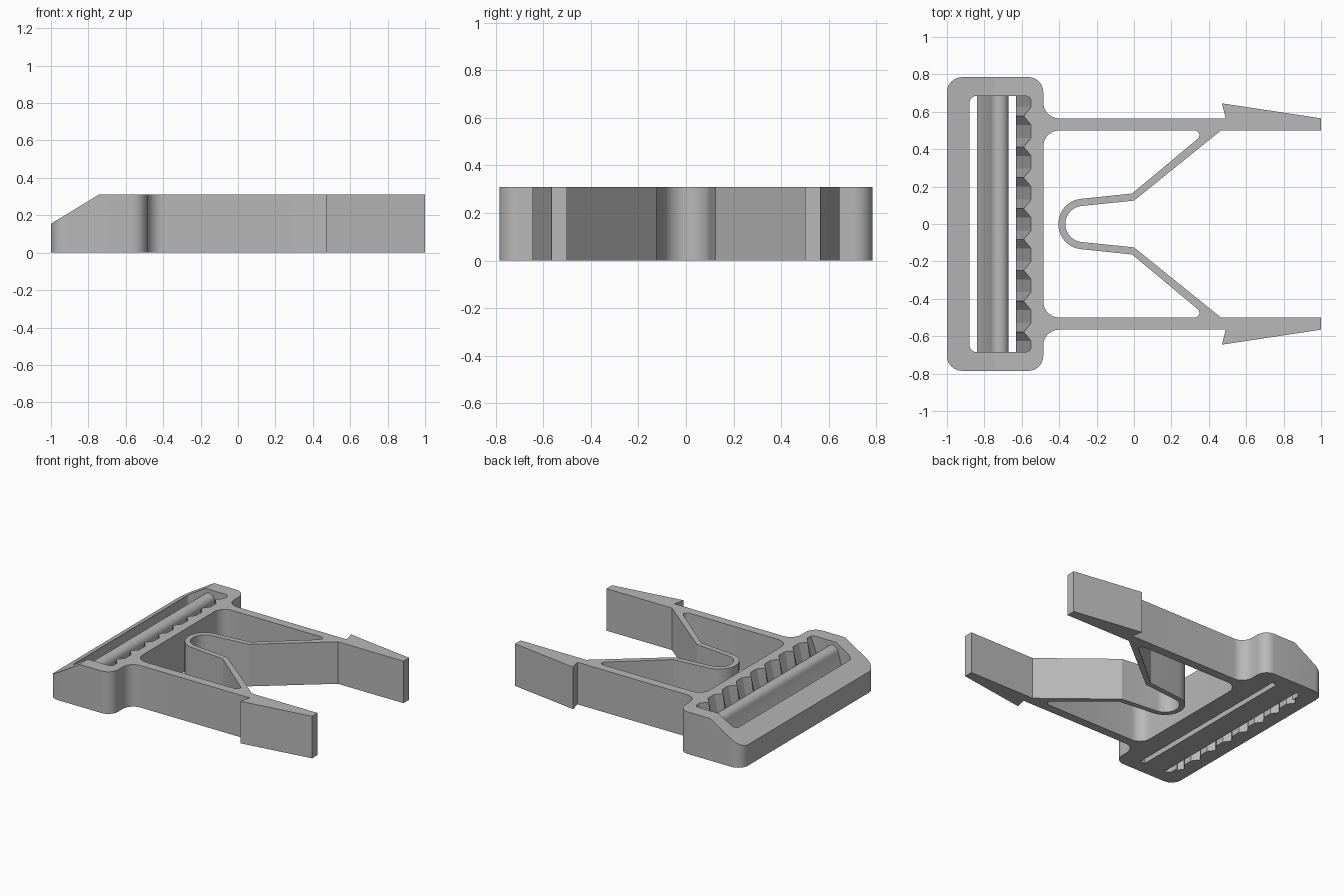
import bpy, bmesh
from math import sin, cos, radians

if "Cube" in bpy.data.objects:
    bpy.data.objects.remove(bpy.data.objects["Cube"])

H = 0.31  # overall thickness

grey = bpy.data.materials.new("plain grey plastic")
grey.use_nodes = True
colour = (0.48, 0.48, 0.48, 1)
grey.diffuse_color = colour
grey.node_tree.nodes["Principled BSDF"].inputs["Base Color"].default_value = colour


def arc(cx, cy, r, start, end, n=10):
    angles = [radians(start + (end - start) * i / n) for i in range(n + 1)]
    return [(cx + r * cos(a), cy + r * sin(a)) for a in angles]


def rounded_box(x0, x1, y, r):
    return (arc(x1 - r, y - r, r, 0, 90) + arc(x0 + r, y - r, r, 90, 180)
            + arc(x0 + r, r - y, r, 180, 270) + arc(x1 - r, r - y, r, 270, 360))


def mirrored(points):
    return [(x, -y) for x, y in reversed(points)]


def loft(name, ring_a, ring_b):
    """Closed solid between two rings of 3D points."""
    bm = bmesh.new()
    a = [bm.verts.new(p) for p in ring_a]
    b = [bm.verts.new(p) for p in ring_b]
    bm.faces.new(a)
    bm.faces.new(b)
    for i in range(len(a)):
        j = (i + 1) % len(a)
        bm.faces.new((a[i], a[j], b[j], b[i]))
    bmesh.ops.recalc_face_normals(bm, faces=bm.faces)
    mesh = bpy.data.meshes.new(name)
    bm.to_mesh(mesh)
    bm.free()
    mesh.materials.append(grey)
    obj = bpy.data.objects.new(name, mesh)
    bpy.context.collection.objects.link(obj)
    return obj


def prism_z(name, pts, z0=0, z1=H):
    return loft(name, [(x, y, z0) for x, y in pts], [(x, y, z1) for x, y in pts])


def prism_y(name, pts, half):
    return loft(name, [(x, -half, z) for x, z in pts], [(x, half, z) for x, z in pts])


def combine(obj, other, operation):
    mod = obj.modifiers.new(operation, 'BOOLEAN')
    mod.operation, mod.solver, mod.object = operation, 'EXACT', other
    bpy.context.view_layer.objects.active = obj
    bpy.ops.object.modifier_apply(modifier=mod.name)
    bpy.data.objects.remove(other)


def zigzag(valley, tip, half=0.685, count=8, pitch=0.165):
    """Row of pointed teeth along y."""
    pts = [(valley, -half)]
    for i in range(count):
        y = (i - (count - 1) / 2) * pitch
        pts += [(valley, y - 0.048), (tip, y), (valley, y + 0.048)]
    return pts + [(valley, half)]


def smooth(obj):
    bpy.ops.object.select_all(action='DESELECT')
    obj.select_set(True)
    bpy.context.view_layer.objects.active = obj
    bpy.ops.object.shade_smooth_by_angle(angle=radians(30))


# Strap frame with its opening and sloped outer edge
body = prism_z("buckle_body", rounded_box(-1, -0.485, 0.785, 0.08))
combine(body, prism_z("opening", rounded_box(-0.88, -0.545, 0.685, 0.04), -0.1, 0.5), 'DIFFERENCE')
slope = [(-1.1, 0.094), (-0.745, H), (-0.745, 0.5), (-1.1, 0.5)]
combine(body, prism_y("slope_cut", slope, 1), 'DIFFERENCE')

# Notches under the outer rail
notches = zigzag(-0.885, -0.92, 0.6) + [(-0.86, 0.6), (-0.86, -0.6)]
combine(body, prism_z("notch_cut", notches, -0.05, 0.14), 'DIFFERENCE')

# Barbed arms and folded spring as one outline
outside = ([(-0.52, 0.65)] + arc(-0.4, 0.65, 0.085, 180, 270)
           + [(0.49, 0.565), (0.47, 0.645), (1, 0.565), (1, 0.5), (0.465, 0.5), (0, 0.125)]
           + arc(-0.27, 0, 0.097, 96, 180))
inside = (arc(-0.27, 0, 0.135, 180, 96) + [(-0.01, 0.163)]
          + arc(0.325, 0.475, 0.025, -45, 90, 6)
          + arc(-0.4, 0.415, 0.085, 90, 180) + [(-0.52, 0.415)])
outline = outside + mirrored(outside)[1:] + mirrored(inside) + inside[1:]
combine(body, prism_z("arms", outline), 'UNION')
smooth(body)

# Leaning strap bar with a rounded top
bar_profile = ([(-0.84, 0), (-0.84, 0.04), (-0.80, 0.1)]
               + arc(-0.717, 0.235, 0.047, 170, 0) + [(-0.67, 0)])
smooth(prism_y("strap_bar", bar_profile, 0.69))

# Gripping teeth that flare out towards the bottom
back = [(-0.53, 0.685), (-0.53, -0.685)]
lower = zigzag(-0.63, -0.632) + back
upper = zigzag(-0.55, -0.59) + back
loft("grip_teeth", [(x, y, 0) for x, y in lower], [(x, y, H) for x, y in upper])
